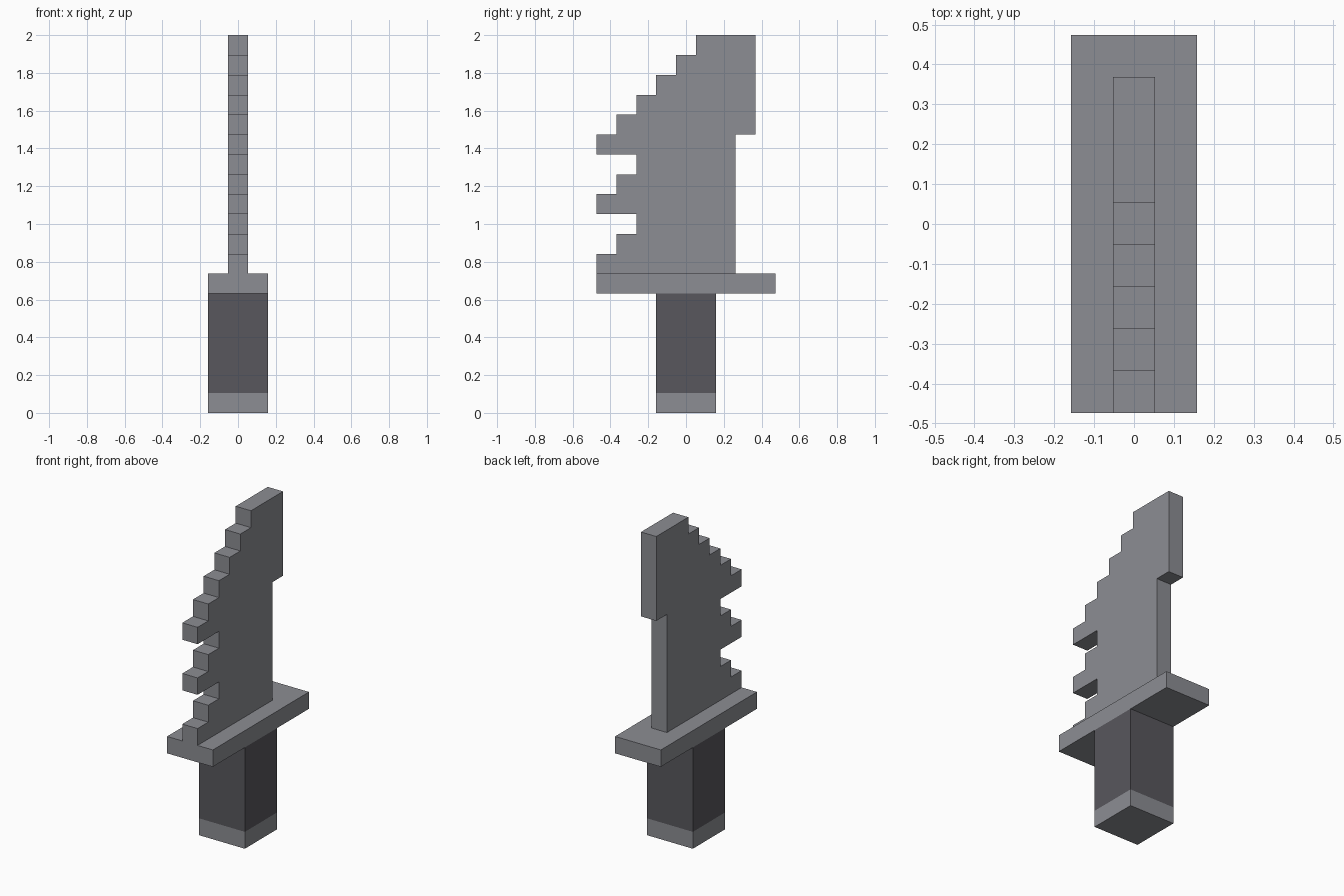
import bpy
import bmesh

cube = bpy.data.objects.get("Cube")
if cube:
    bpy.data.objects.remove(cube, do_unlink=True)

U = 2 / 19  # size of one block


def material(name, rgb):
    m = bpy.data.materials.new(name)
    m.use_nodes = True
    m.diffuse_color = (*rgb, 1)
    bsdf = next(n for n in m.node_tree.nodes if n.type == 'BSDF_PRINCIPLED')
    bsdf.inputs["Base Color"].default_value = (*rgb, 1)
    return m


steel = material("steel grey", (0.262, 0.267, 0.292))
dark = material("dark grip grey", (0.099, 0.096, 0.109))


def prism(name, outline, width, mat):
    """Extrude a (y, z) outline, given in blocks, along x."""
    bm = bmesh.new()
    face = bm.faces.new([bm.verts.new((-width / 2 * U, y * U, z * U)) for y, z in outline])
    ext = bmesh.ops.extrude_face_region(bm, geom=[face])
    moved = [v for v in ext["geom"] if isinstance(v, bmesh.types.BMVert)]
    bmesh.ops.translate(bm, verts=moved, vec=(width * U, 0, 0))
    bmesh.ops.recalc_face_normals(bm, faces=bm.faces)
    mesh = bpy.data.meshes.new(name)
    bm.to_mesh(mesh)
    bm.free()
    mesh.materials.append(mat)
    ob = bpy.data.objects.new(name, mesh)
    bpy.context.collection.objects.link(ob)
    return ob


def block(name, half_depth, z0, z1, mat):
    h = half_depth
    return prism(name, [(-h, z0), (h, z0), (h, z1), (-h, z1)], 3, mat)


# Handle and guard
block("pommel", 1.5, 0, 1, steel)
block("grip", 1.5, 1, 6, dark)
block("guard", 4.5, 6, 7, steel)

# Blade: stepped, toothed edge at the front, one step on the spine
edge = [-4.5, -3.5, -2.5, -4.5, -3.5, -2.5, -4.5, -3.5, -2.5, -1.5, -0.5, 0.5]
outline = [(3.5, 19), (3.5, 14), (2.5, 14), (2.5, 7)]
for row, y in enumerate(edge, start=7):
    outline += [(y, row), (y, row + 1)]
prism("blade", outline, 1, steel)
